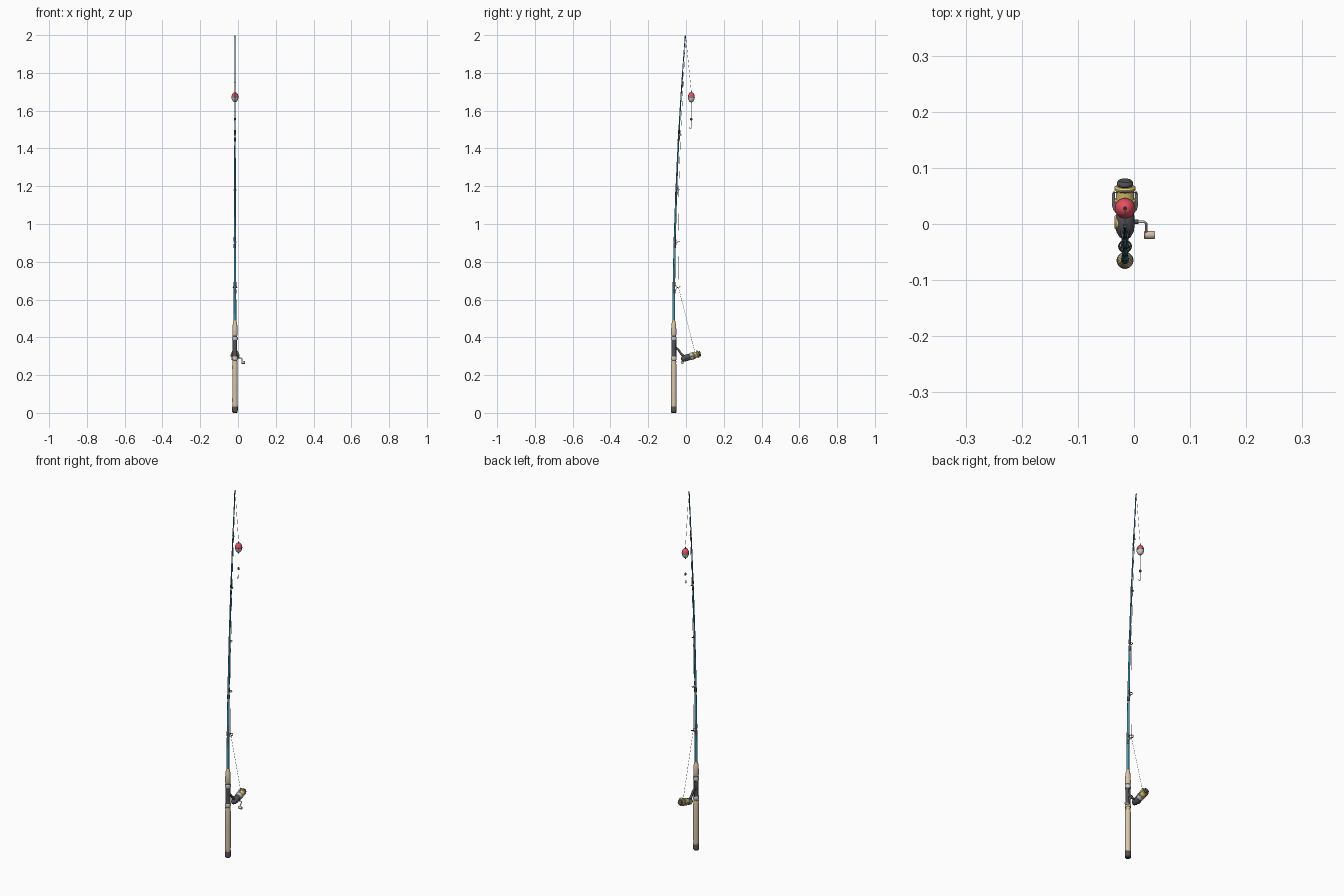
import bpy, bmesh, math
from mathutils import Vector

if "Cube" in bpy.data.objects:
    bpy.data.objects.remove(bpy.data.objects["Cube"])

RX, RY = -0.016, -0.065          # rod axis


def material(name, rgb):
    m = bpy.data.materials.new(name)
    m.diffuse_color = (*rgb, 1)
    m.use_nodes = True
    m.node_tree.nodes["Principled BSDF"].inputs["Base Color"].default_value = m.diffuse_color
    return m


CORK = material("cork", (0.70, 0.57, 0.42))
DARK = material("dark", (0.09, 0.09, 0.10))
STEEL = material("steel", (0.55, 0.56, 0.58))
GOLD = material("gold", (0.75, 0.60, 0.18))
BLUE = material("blue", (0.05, 0.33, 0.48))
RED = material("red", (0.80, 0.08, 0.12))
WHITE = material("white", (0.85, 0.85, 0.85))
LINE = material("line", (0.6, 0.6, 0.6))


def add_mesh(name, bm, mat):
    bmesh.ops.recalc_face_normals(bm, faces=bm.faces)
    me = bpy.data.meshes.new(name)
    bm.to_mesh(me)
    bm.free()
    ob = bpy.data.objects.new(name, me)
    bpy.context.collection.objects.link(ob)
    me.materials.append(mat)
    bpy.ops.object.select_all(action='DESELECT')
    ob.select_set(True)
    bpy.context.view_layer.objects.active = ob
    bpy.ops.object.shade_smooth_by_angle(angle=math.radians(35))
    return ob


def sweep(name, path, radii, mat, sides=12, closed=False):
    """Round tube along a path, with one radius or one per point."""
    pts = [Vector(p) for p in path]
    n = len(pts)
    if not isinstance(radii, (list, tuple)):
        radii = [radii] * n
    bm = bmesh.new()
    rings, u = [], None
    for i, p in enumerate(pts):
        a = pts[i - 1] if closed or i else p
        b = pts[(i + 1) % n] if closed or i < n - 1 else p
        t = (b - a).normalized()
        u = t.orthogonal() if u is None else u - t * u.dot(t)
        u.normalize()
        v = t.cross(u)
        rings.append([bm.verts.new(p + radii[i] * (u * math.cos(k * math.tau / sides)
                     + v * math.sin(k * math.tau / sides))) for k in range(sides)])
    for i in range(n if closed else n - 1):
        r, s = rings[i], rings[(i + 1) % n]
        for k in range(sides):
            j = (k + 1) % sides
            bm.faces.new((r[k], r[j], s[j], s[k]))
    if not closed:
        bm.faces.new(rings[0])
        bm.faces.new(rings[-1])
    return add_mesh(name, bm, mat)


def lathe(name, profile, origin, axis, mat, sides=32):
    """Solid of revolution; profile is (distance along axis, radius)."""
    bm = bmesh.new()
    q = Vector((0, 0, 1)).rotation_difference(Vector(axis))
    rings = [[bm.verts.new(Vector(origin) + q @ Vector((r * math.cos(k * math.tau / sides),
              r * math.sin(k * math.tau / sides), h))) for k in range(sides)] for h, r in profile]
    for r, s in zip(rings, rings[1:]):
        for k in range(sides):
            j = (k + 1) % sides
            bm.faces.new((r[k], r[j], s[j], s[k]))
    bm.faces.new(rings[0])
    bm.faces.new(rings[-1])
    return add_mesh(name, bm, mat)


def circle(centre, r, u, v, n=24):
    c, u, v = Vector(centre), Vector(u), Vector(v)
    return [c + r * (u * math.cos(k * math.tau / n) + v * math.sin(k * math.tau / n)) for k in range(n)]


def rod_y(z):
    return RY + 0.061 * max(0, (z - 0.48) / 1.52) ** 1.9


# Handle
UP = (0, 0, 1)
base = (RX, RY, 0)
handle = [
    ("butt_cap", [(0, .011), (.004, .0145), (.03, .015), (.034, .014)], DARK),
    ("butt_ring", [(.034, .0148), (.038, .0148)], GOLD),
    ("rear_grip", [(.038, .0138), (.06, .0145), (.16, .0142), (.25, .0145), (.268, .0125)], CORK),
    ("rear_trim_ring", [(.268, .0138), (.276, .0138)], GOLD),
    ("reel_seat", [(.276, .012), (.41, .012)], DARK),
    ("lower_hood", [(.280, .0135), (.283, .015), (.295, .015), (.298, .0135)], STEEL),
    ("upper_hood", [(.385, .0135), (.388, .015), (.400, .015), (.403, .0135)], STEEL),
    ("fore_grip", [(.41, .0125), (.416, .0142), (.44, .0138), (.472, .0115), (.476, .010)], CORK),
    ("winding_check", [(.476, .010), (.482, .0095), (.488, .0075)], GOLD),
]
for name, prof, mat in handle:
    lathe(name, prof, base, UP, mat)

# Curved tapering blank
zs = [0.47 + i * (1.997 - 0.47) / 36 for i in range(37)]
sweep("rod_blank", [(RX, rod_y(z), z) for z in zs],
      [0.0072 - 0.0054 * (i / 36) for i in range(37)], BLUE, 16)

# Line guides: ring, two legs and thread wraps
eyes = []
for i, (z, R, off) in enumerate([(.665, .0105, .024), (.905, .0075, .017), (1.18, .006, .0125),
                                 (1.47, .0048, .0095), (1.75, .0038, .0075)]):
    y = rod_y(z)
    c = Vector((RX, y + off, z))
    eyes.append(c)
    sweep(f"guide_ring_{i}", circle(c, R, (1, 0, 0), (0, .94, .34)), .0012 + R * .06, DARK, 8, True)
    for s in (-1, 1):
        zf = z - .022 if s < 0 else z + .016
        sweep(f"guide_leg_{i}_{s}", [(RX, rod_y(zf) + .005, zf), (RX + s * R * .5, y + off - R * .6, z),
                                     (RX + s * R, y + off, z)], .0011, STEEL, 6)
        r = .0072 - .0054 * (zf - .47) / 1.53 + .0009
        sweep(f"thread_wrap_{i}_{s}", [(RX, rod_y(q), q) for q in (zf - .011, zf, zf + .011)], r, DARK, 16)
tip = Vector((RX, rod_y(1.995) + .003, 1.995))
sweep("tip_ring", circle(tip, .0032, (1, 0, 0), (0, .6, .8)), .001, STEEL, 8, True)
sweep("tip_tube", [(RX, rod_y(z), z) for z in (1.965, 1.98, 1.994)], .0027, DARK, 12)

# Reel along a slightly raised axis
A = Vector((0, math.cos(math.radians(17)), math.sin(math.radians(17))))
N = Vector((0, -A.z, A.y))
O = Vector((RX, 0, 0.291))
reel = [
    ("reel_body", [(-.027, .005), (-.024, .010), (-.014, .0155), (0, .0175), (.014, .017), (.02, .015)], DARK),
    ("rotor", [(.02, .0155), (.023, .0185), (.036, .0195), (.04, .0185)], STEEL),
    ("spool", [(.04, .0175), (.042, .0195), (.045, .0195), (.047, .016), (.062, .0155),
               (.064, .019), (.068, .019), (.071, .016)], GOLD),
    ("drag_knob", [(.071, .0125), (.073, .014), (.078, .014), (.081, .012)], DARK),
]
for name, prof, mat in reel:
    lathe(name, prof, O, A, mat)
lathe("side_cap", [(.010, .013), (.0165, .013), (.0185, .011)], O + A * .003, (-1, 0, 0), GOLD)

# Reel foot and stem
sweep("reel_stem", [(RX, -.050, .342), (RX, -.040, .334), (RX, -.026, .313), (RX, -.010, .296)],
      [.006, .0055, .006, .009], DARK, 12)
sweep("reel_foot", [(RX, -.0545, z) for z in (.29, .31, .34, .37, .392)],
      [.003, .005, .006, .005, .003], DARK, 12)

# Bail arms and wire
for s in (-1, 1):
    sweep(f"bail_arm_{s}", [O + A * t + Vector((s * r, 0, 0)) for t, r in
                            ((.026, .018), (.036, .0205), (.056, .0205), (.060, .019))],
          [.003, .003, .0028, .002], STEEL, 10)
sweep("bail_wire", [O + A * (.057 + .010 * math.sin(a)) + Vector((.0205 * math.cos(a), 0, 0))
                    + N * .0225 * math.sin(a) for a in (k * math.pi / 16 for k in range(17))],
      .0012, STEEL, 8)

# Crank handle
sweep("crank_shaft", [(-.004, .004, .291), (.008, .004, .291)], .004, DARK, 16)
sweep("crank_arm", [(.004, .004, .291), (.018, .004, .290), (.0215, .001, .287), (.0215, -.018, .267)],
      .0022, STEEL, 12)
lathe("crank_knob", [(0, .0055), (.002, .0072), (.018, .0072), (.020, .006)],
      (.0175, -.0195, .267), (1, 0, 0), CORK, 24)

# Fishing line from spool through the guides, then hanging rig
B = Vector((RX, .028, 1.70))
sweep("running_line", [O + A * .054 + N * .017] + eyes + [tip], .0007, LINE, 6)
sweep("hanging_line", [tip, B, (RX, .028, 1.60), (RX, .028, 1.515)], .0007, LINE, 6)


# Two-tone float
def egg(a0, a1):
    out = []
    for k in range(9):
        a = math.radians(a0 + (a1 - a0) * k / 8)
        out.append((math.sin(a) * (.026 if a > 0 else .028), max(.0006, .0182 * math.cos(a))))
    return out


F = (RX, .028, 1.672)
lathe("float_top", egg(0, 90), F, UP, RED)
lathe("float_bottom", egg(-90, 0), F, UP, WHITE)
lathe("float_band", [(-.002, .0184), (.001, .0184)], F, UP, DARK)
for s in (-1, 1):
    lathe(f"float_pin_{s}", [(.025, .003), (.033, .002)], F, (0, 0, s), DARK, 12)

# Sinker and hook
lathe("sinker", [(-.008, .002), (-.004, .0055), (.004, .0055), (.008, .002)], (RX, .028, 1.555), UP, DARK, 16)
hook = [(RX, .028, 1.522), (RX, .028, 1.512)] + [
    (RX, .0225 + .0055 * math.cos(a), 1.510 - .0065 * math.sin(a)) for a in
    (k * math.pi / 10 for k in range(1, 12))] + [(RX, .0185, 1.517)]
sweep("hook", hook, [.0013] * (len(hook) - 1) + [.0003], STEEL, 8)
